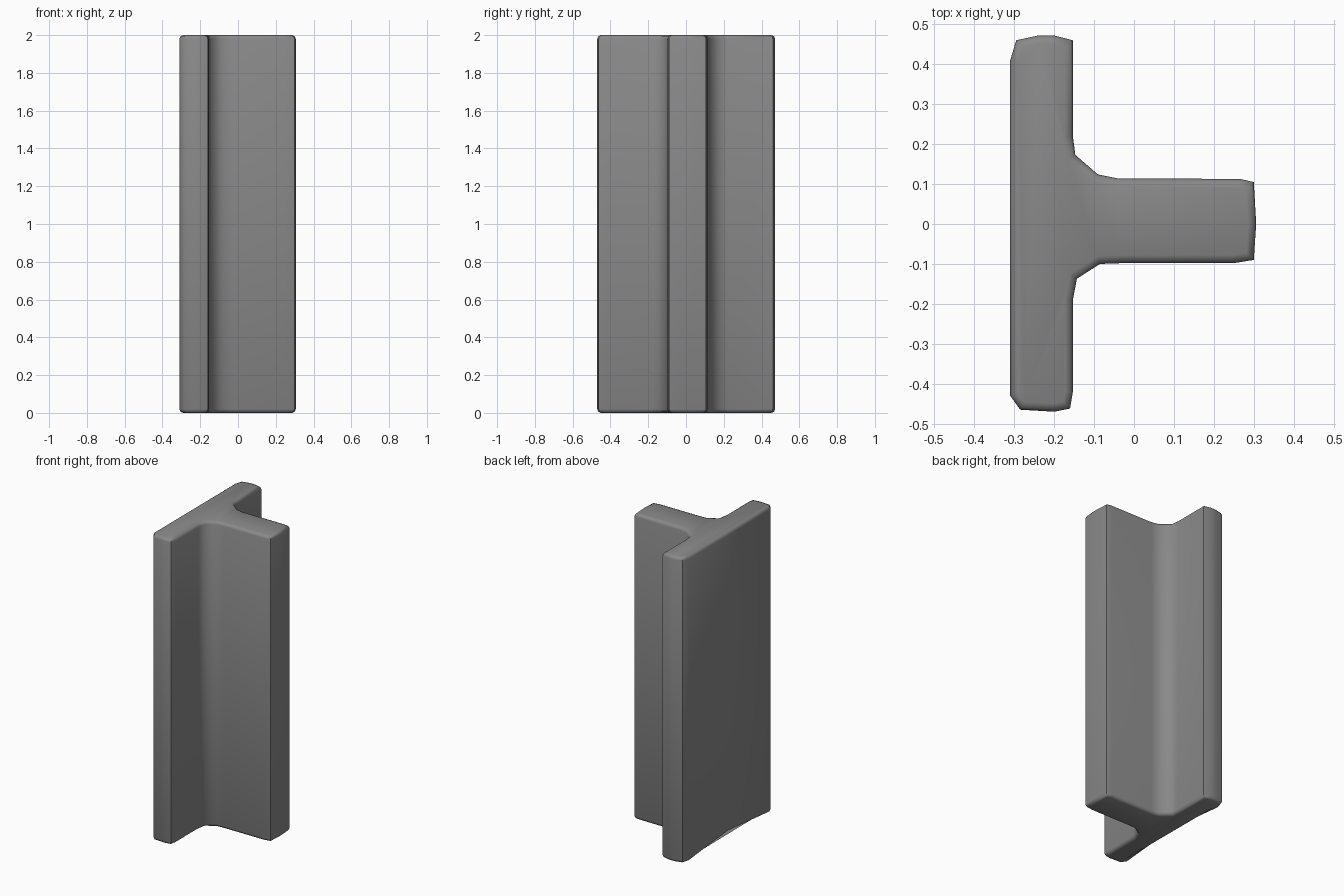
import bpy, bmesh, math

cube = bpy.data.objects.get("Cube")
if cube:
    bpy.data.objects.remove(cube, do_unlink=True)

grey = bpy.data.materials.new("mid grey")
grey.use_nodes = True
colour = (0.25, 0.25, 0.25, 1)
grey.diffuse_color = colour
grey.node_tree.nodes["Principled BSDF"].inputs["Base Color"].default_value = colour

# T-shaped cross-section: wide flange on the right, stem reaching left
outline = [
    (-.31, -.43), (-.285, -.465), (-.2, -.47), (-.16, -.462), (-.153, -.42),
    (-.153, -.19), (-.143, -.137), (-.085, -.1), (-.03, -.098), (.25, -.098),
    (.3, -.09), (.306, 0), (.3, .105), (.265, .113), (-.04, .114),
    (-.09, .124), (-.147, .173), (-.153, .22), (-.153, .46), (-.2, .472),
    (-.24, .472), (-.295, .46), (-.31, .41), (-.31, 0),
]

# Extrude the section into a tall bar
bm = bmesh.new()
base = bm.faces.new([bm.verts.new((x, y, 0)) for x, y in outline])
top = bmesh.ops.extrude_face_region(bm, geom=[base], use_keep_orig=True)["geom"]
bmesh.ops.translate(bm, vec=(0, 0, 2),
                    verts=[v for v in top if isinstance(v, bmesh.types.BMVert)])
bmesh.ops.recalc_face_normals(bm, faces=bm.faces)

# Soften the rims at both ends
rims = [e for e in bm.edges if abs(e.verts[0].co.z - e.verts[1].co.z) < 0.001]
bmesh.ops.bevel(bm, geom=rims, offset=0.02, segments=2, profile=0.5, affect='EDGES')

# Worn, hollowed lower edge in the middle of the flange's outer face
for v in bm.verts:
    if v.co.x < -0.28 and abs(v.co.y) < 0.1 and v.co.z < 0.1:
        v.co.z += 0.04

mesh = bpy.data.meshes.new("t_bar")
bm.to_mesh(mesh)
bm.free()
mesh.materials.append(grey)
bar = bpy.data.objects.new("t_bar", mesh)
bpy.context.collection.objects.link(bar)

# Smooth shading, with the ends' sharpest edges kept
bpy.ops.object.select_all(action='DESELECT')
bar.select_set(True)
bpy.context.view_layer.objects.active = bar
bpy.ops.object.shade_smooth_by_angle(angle=math.radians(50))
